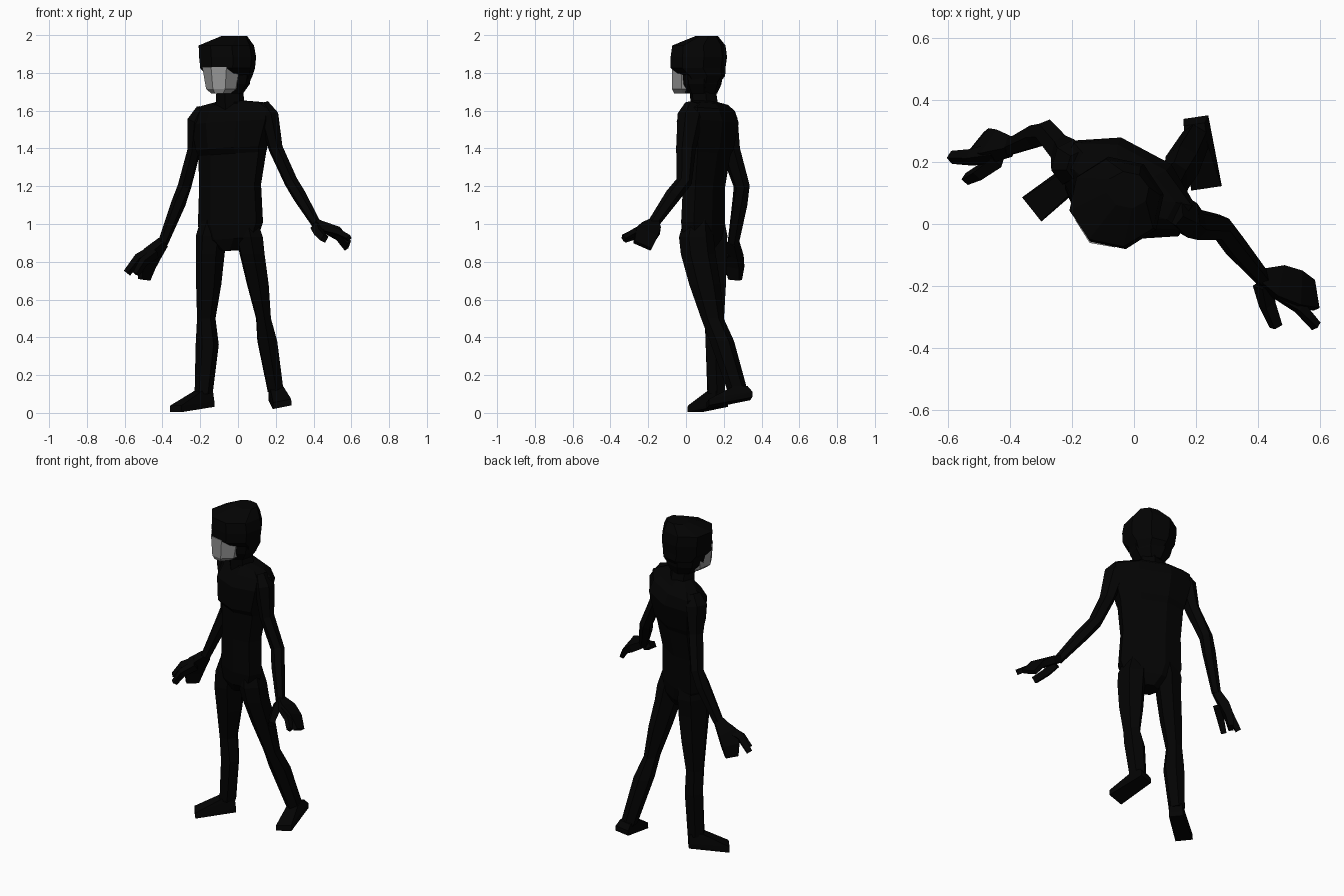
import bpy, bmesh, math
from mathutils import Vector

def material(name, v):
    m = bpy.data.materials.new(name)
    m.diffuse_color = (v, v, v, 1)
    return m

BLACK = material("black", 0.001)
PALE = material("pale", 0.3)
Z = Vector((0, 0, 1))

def finish(name, bm, mat):
    bmesh.ops.recalc_face_normals(bm, faces=bm.faces)
    me = bpy.data.meshes.new(name)
    bm.to_mesh(me)
    bm.free()
    me.materials.append(mat)
    ob = bpy.data.objects.new(name, me)
    bpy.context.collection.objects.link(ob)
    return ob

def yaw_axis(deg, tilt=0.0):
    a = math.radians(deg)
    return Vector((math.cos(a), math.sin(a), tilt))

def loft(name, rings, side, n=6, up=None, mat=BLACK):
    """Join n-sided rings (x, y, z, half width, half depth); rings follow the path unless up is given."""
    bm = bmesh.new()
    pts = [Vector(r[:3]) for r in rings]
    grow = 1 / math.cos(math.pi / n)
    loops = []
    for i, r in enumerate(rings):
        t = up or (pts[min(i + 1, len(pts) - 1)] - pts[max(i - 1, 0)]).normalized()
        u = (Vector(side) - Vector(side).dot(t) * t).normalized() if not up else Vector(side)
        v = t.cross(u)
        loop = []
        for k in range(n):
            a = 2 * math.pi * (k + 0.5) / n
            loop.append(bm.verts.new(pts[i] + u * (r[3] * grow * math.cos(a)) + v * (r[4] * grow * math.sin(a))))
        loops.append(loop)
    for p, q in zip(loops, loops[1:]):
        for k in range(n):
            bm.faces.new((p[k], p[(k + 1) % n], q[(k + 1) % n], q[k]))
    bm.faces.new(loops[0])
    bm.faces.new(loops[-1])
    return finish(name, bm, mat)

def foot(name, heel, toe, ankle, roll=0.0):
    """Wedge shoe: flat sole, thin toe, taller ankle."""
    heel, toe, ankle = Vector(heel), Vector(toe), Vector(ankle)
    d = toe - heel
    d.z = 0
    d.normalize()
    s = Vector((-d.y, d.x, roll))
    bm = bmesh.new()
    for k in (-1, 1):
        for p in (heel + s * k * .04, heel + s * k * .04 + Z * .03, toe + s * k * .05,
                  toe + s * k * .048 + Z * .034, ankle + d * .035 + s * k * .034,
                  ankle - d * .04 + s * k * .034):
            bm.verts.new(p)
    bmesh.ops.convex_hull(bm, input=bm.verts)
    return finish(name, bm, BLACK)

# Torso, turned towards -x, right shoulder slightly raised
loft("torso", [(-.035, .085, .86, .045, .055), (-.035, .085, .92, .14, .085),
               (-.04, .09, 1.0, .175, .092), (-.042, .095, 1.2, .166, .09),
               (-.03, .108, 1.37, .18, .105), (-.033, .105, 1.40, .188, .125),
               (-.025, .115, 1.54, .222, .137), (-.024, .122, 1.605, .215, .105),
               (-.03, .122, 1.635, .17, .075), (-.045, .1, 1.65, .07, .05)],
     yaw_axis(-28, .06), 8, Z)

# Neck and helmet: crown rises towards the back
loft("neck", [(-.04, .1, 1.6, .068, .068), (-.045, .085, 1.75, .06, .062)], yaw_axis(-20), 6, Z)
loft("helmet", [(-.03, .09, 1.72, .07, .065), (-.045, .09, 1.785, .115, .11),
                (-.055, .064, 1.825, .136, .136), (-.055, .068, 1.885, .142, .14),
                (-.062, .068, 1.945, .138, .132), (-.02, .11, 1.995, .065, .055)],
     yaw_axis(-12), 8, Z)

# Pale face visor set under the helmet brim
loft("visor", [(-.085, .03, 1.692, .052, .09), (-.083, .03, 1.715, .08, .1),
               (-.083, .04, 1.832, .1, .11)], yaw_axis(-10), 8, Z, PALE)
# Dark cheeks behind the visor
loft("jaw", [(-.05, .08, 1.69, .07, .08), (-.05, .08, 1.74, .105, .1),
             (-.055, .08, 1.83, .125, .112)], yaw_axis(-14), 8, Z)

# Legs and feet
S = yaw_axis(-28)
loft("left_leg", [(-.125, .135, 1.03, .06, .065), (-.141, .132, .94, .066, .085),
                  (-.147, .13, .84, .06, .085), (-.155, .14, .68, .054, .07),
                  (-.168, .15, .5, .04, .05), (-.163, .155, .36, .054, .05),
                  (-.182, .16, .1, .04, .046)], S, 6, Z)
loft("right_leg", [(.04, .06, 1.03, .055, .06), (.06, .055, .93, .068, .08),
                   (.075, .065, .84, .062, .08), (.105, .1, .68, .054, .072),
                   (.135, .14, .5, .037, .052), (.155, .19, .38, .05, .056),
                   (.2, .275, .11, .04, .046)], yaw_axis(5), 6, Z)
foot("left_foot", (-.15, .19, .032), (-.33, .047, .004), (-.185, .16, .115))
foot("right_foot", (.2, .345, .075), (.234, .115, .03), (.2, .282, .135), .2)

# Arms, shoulder to wrist
loft("left_arm", [(-.185, .19, 1.61, .03, .04), (-.212, .2, 1.55, .048, .066),
                  (-.233, .235, 1.39, .031, .046), (-.283, .295, 1.2, .032, .038),
                  (-.315, .285, 1.11, .032, .038), (-.397, .25, .9, .022, .028)], (1, -.3, .3))
loft("right_arm", [(.13, .04, 1.63, .03, .04), (.165, .025, 1.57, .045, .062),
                   (.2, .0, 1.4, .033, .046), (.28, -.01, 1.225, .032, .037),
                   (.325, -.07, 1.15, .032, .036), (.415, -.175, 1.0, .022, .026)], (1, .2, .3))

# Hands: mitten of grouped fingers, one free finger and a thumb
def hand(side_name, side, mitten, finger, thumb):
    loft(side_name + "_palm", mitten, side, 4)
    loft(side_name + "_finger", finger, side, 4)
    loft(side_name + "_thumb", thumb, side, 4)

hand("left", (.6, .8, -.3),
     [(-.395, .25, .905, .025, .022), (-.455, .25, .84, .05, .026),
      (-.485, .257, .775, .05, .022), (-.497, .26, .705, .036, .014)],
     [(-.45, .23, .855, .026, .022), (-.525, .215, .82, .019, .019), (-.588, .215, .74, .015, .015)],
     [(-.44, .21, .845, .022, .022), (-.5, .165, .8, .018, .018), (-.54, .145, .735, .014, .014)])
hand("right", (-.45, .85, .1),
     [(.41, -.17, 1.005, .025, .02), (.465, -.185, .978, .052, .022),
      (.53, -.21, .95, .06, .017), (.582, -.23, .885, .05, .012)],
     [(.47, -.225, .975, .02, .016), (.535, -.27, .955, .016, .015), (.588, -.33, .925, .013, .013)],
     [(.415, -.195, .985, .024, .022), (.43, -.26, .95, .02, .02), (.458, -.33, .922, .018, .015)])
